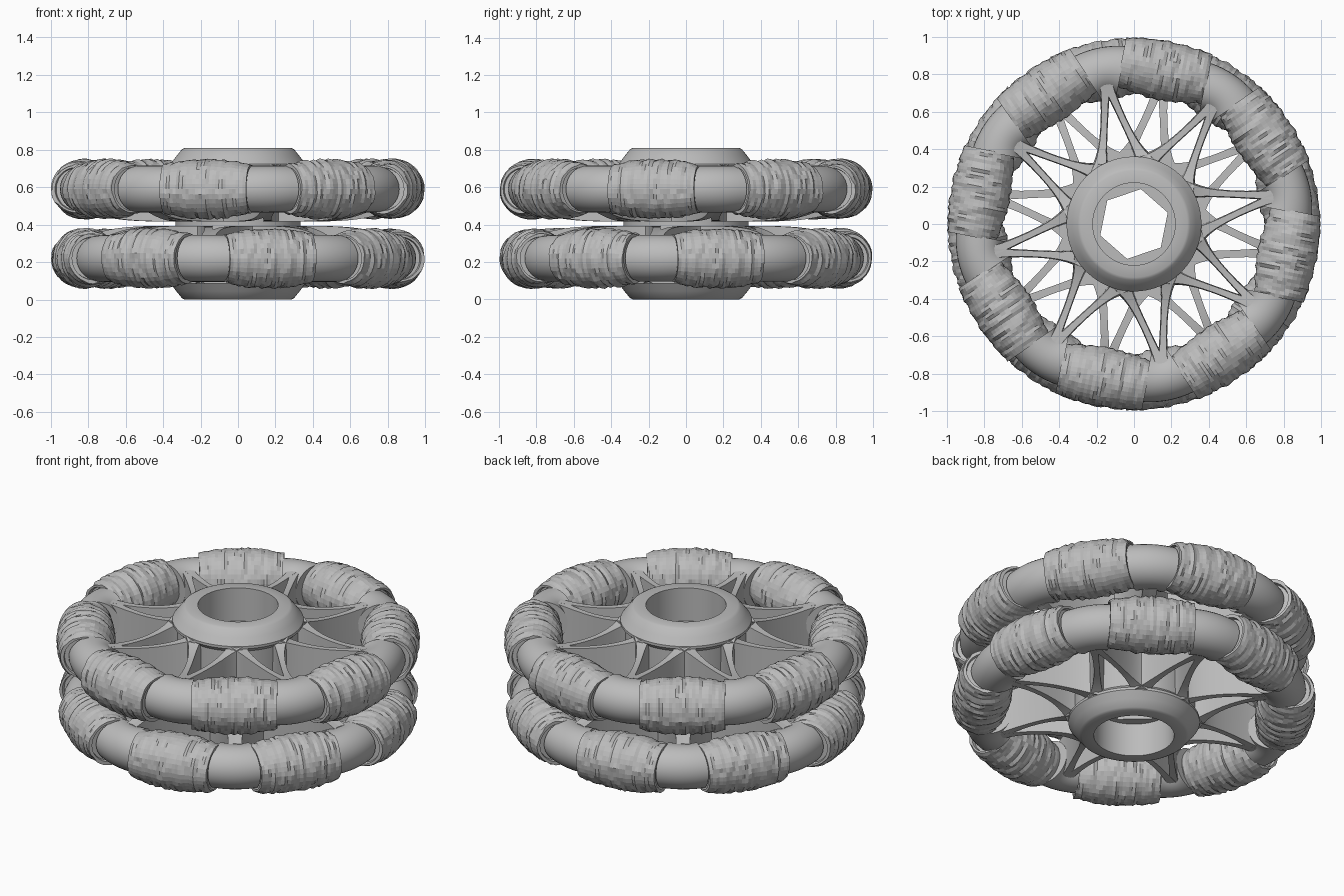
import bpy, bmesh, random
from math import sin, cos, pi, radians, sqrt
from mathutils import Matrix, Vector

cube = bpy.data.objects.get("Cube")
if cube:
    bpy.data.objects.remove(cube, do_unlink=True)

random.seed(4)
MID = 0.405      # height of the plane between the two wheel layers
RING = 0.835     # distance of roller axes from the wheel centre
LAYER = 0.185    # height of a roller axis above the middle plane
COUNT = 8
STEP = 2 * pi / COUNT
FIRST = STEP / 4

grey = bpy.data.materials.new("plain grey")
grey.use_nodes = True
grey.diffuse_color = (0.5, 0.5, 0.5, 1)
grey.node_tree.nodes["Principled BSDF"].inputs["Base Color"].default_value = (0.5, 0.5, 0.5, 1)


def loft(name, loops, closed=False, smooth=True):
    """Skin a list of equal point loops, joined end to end or capped."""
    bm = bmesh.new()
    rows = [[bm.verts.new(p) for p in loop] for loop in loops]
    n = len(rows[0])
    pairs = list(zip(rows, rows[1:]))
    if closed:
        pairs.append((rows[-1], rows[0]))
    else:
        bm.faces.new(rows[0])
        bm.faces.new(rows[-1])
    for a, b in pairs:
        for i in range(n):
            j = (i + 1) % n
            bm.faces.new((a[i], a[j], b[j], b[i]))
    bmesh.ops.recalc_face_normals(bm, faces=bm.faces)
    mesh = bpy.data.meshes.new(name)
    bm.to_mesh(mesh)
    bm.free()
    mesh.materials.append(grey)
    if smooth:
        mesh.shade_smooth()
        mesh.set_sharp_from_angle(angle=radians(35))
    return mesh


def place(name, mesh, matrix):
    obj = bpy.data.objects.new(name, mesh)
    bpy.context.collection.objects.link(obj)
    obj.matrix_world = matrix


def circle(radius, count):
    return [(radius * cos(2 * pi * i / count), radius * sin(2 * pi * i / count))
            for i in range(count)]


def roller_mesh():
    """Barrel whose outside follows the wheel rim, with a rough broken tread."""
    half, rings, sides = 0.235, 26, 36
    loops = []

    def smooth_ring(y, radius):
        loops.append([(u, y, v) for u, v in circle(radius, sides)])

    smooth_ring(-half + 0.02, 0.06)
    smooth_ring(-half + 0.02, 0.112)
    smooth_ring(-half, 0.115)
    for k in range(rings + 1):
        y = -half + 2 * half * k / rings
        radius = sqrt(1 - y * y) - RING
        loop, run, dent = [], 0, 0
        for u, v in circle(1, sides):
            if run == 0:
                run, dent = random.randint(2, 5), random.uniform(0, 0.012)
            run -= 1
            loop.append(((radius - dent) * u, y, (radius - dent) * v))
        loops.append(loop)
    smooth_ring(half, 0.115)
    smooth_ring(half - 0.02, 0.112)
    smooth_ring(half - 0.02, 0.06)
    return loft("roller", loops, smooth=False)


def connector_mesh():
    """Round rim block, wedge shaped to fit between two roller ends."""
    loops = []
    for k in range(9):
        s = k / 4 - 1
        loops.append([(RING + u - 0.02 * s * s, s * (0.093 + 0.41 * u), LAYER + v)
                      for u, v in circle(0.125, 32)])
    return loft("rim_connector", loops)


def spoke_mesh(side):
    """Tall thin wall bending from a rim connector to the hub."""
    start, bend = Vector((0.80, 0)), Vector((0.52, 0.05 * side))
    end = Vector((0.33 * cos(STEP / 2), 0.33 * sin(STEP / 2) * side))
    loops = []
    for k in range(13):
        t = k / 12
        p = start * (1 - t) ** 2 + bend * 2 * t * (1 - t) + end * t * t
        d = ((bend - start) * (1 - t) + (end - bend) * t).normalized()
        across = Vector((-d.y, d.x)) * (0.019 + 0.02 * (1 - t) ** 6 + 0.04 * t ** 6)
        top = 0.29 - 0.1 * t * (1 - t) + 0.03 * t ** 3
        low = 0.012 + 0.05 * (1 - t) ** 4
        a, b = p + across, p - across
        # narrow the upper edge a little
        c, e = p - across * 0.8, p + across * 0.8
        loops.append([(a.x, a.y, low), (b.x, b.y, low), (c.x, c.y, top), (e.x, e.y, top)])
    return loft("spoke", loops)


def hub_mesh():
    """Turned hub with a round recess at each end and a hexagonal bore."""
    top = [(0.22, 0.205), (0.22, 0.405), (0.285, 0.405), (0.30, 0.397),
           (0.33, 0.36), (0.36, 0.32), (0.36, 0.305), (0.335, 0.28)]
    loops = []
    for k in range(96):
        a = 2 * pi * k / 96
        turn = (a - radians(18.75)) % (pi / 3) - pi / 6
        bore = 0.19 * cos(pi / 6) / cos(turn)
        half = [(bore, 0.205)] + top
        profile = half + [(r, -z) for r, z in reversed(half)]
        loops.append([(r * cos(a), r * sin(a), z) for r, z in profile])
    return loft("hub", loops, closed=True)


# Hub shared by both layers
lift = Matrix.Translation((0, 0, MID))
place("hub", hub_mesh(), lift)

# Two layers, the lower one turned upside down
connector = connector_mesh()
spokes = {"left": spoke_mesh(1), "right": spoke_mesh(-1)}
rollers = [roller_mesh() for _ in range(3)]
axle = loft("axle", [[(u, y, v) for u, v in circle(0.055, 20)] for y in (-0.25, 0.25)])
for layer, frame in (("upper", lift), ("lower", lift @ Matrix.Rotation(pi, 4, 'X'))):
    for i in range(COUNT):
        turn = frame @ Matrix.Rotation(FIRST + i * STEP, 4, 'Z')
        place(f"{layer}_rim_connector_{i + 1}", connector, turn)
        for side, mesh in spokes.items():
            place(f"{layer}_{side}_spoke_{i + 1}", mesh, turn)
        seat = (turn @ Matrix.Rotation(STEP / 2, 4, 'Z')
                @ Matrix.Translation((RING, 0, LAYER)))
        place(f"{layer}_roller_{i + 1}", rollers[i % 3], seat)
        place(f"{layer}_axle_{i + 1}", axle, seat)
